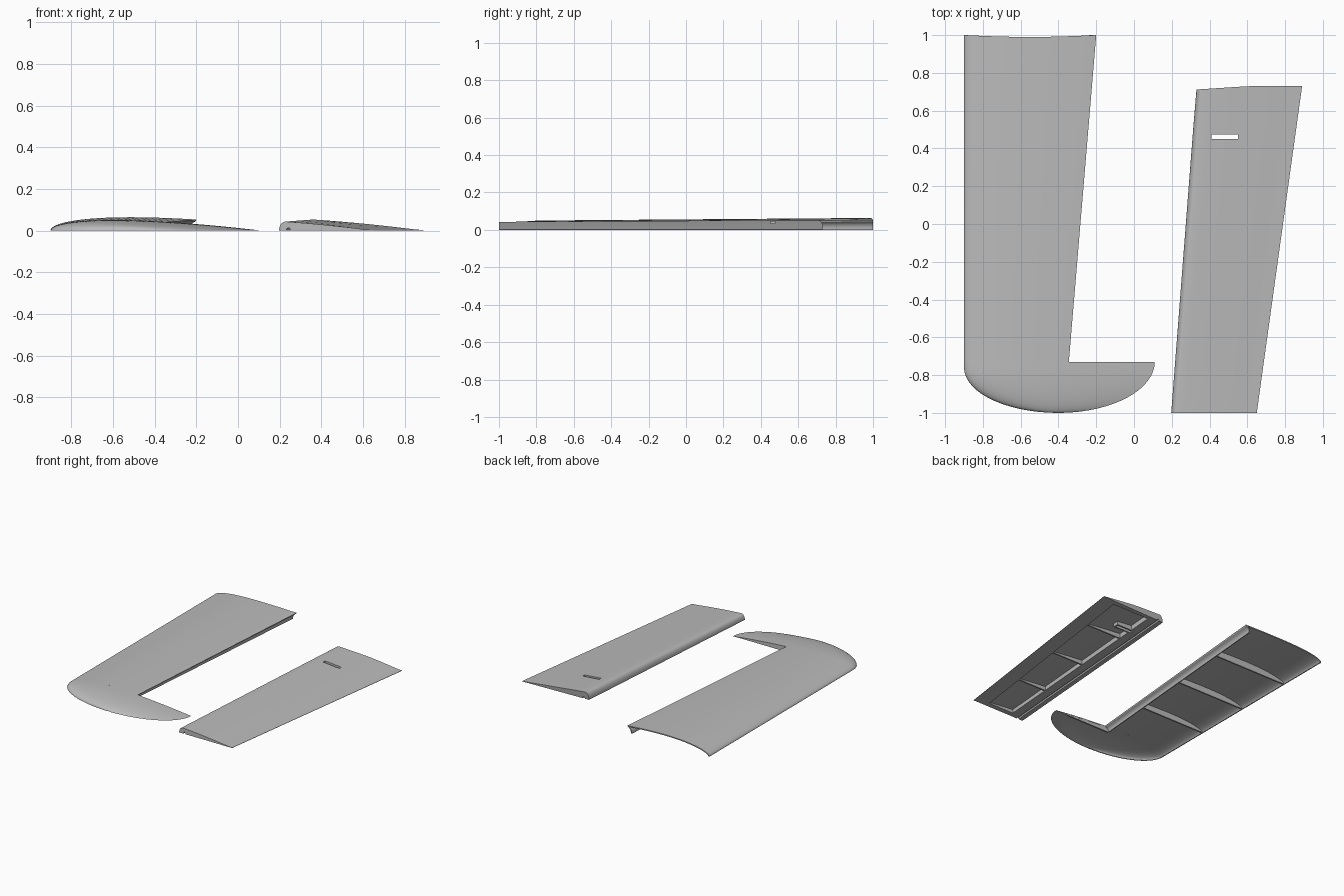
import bpy, bmesh, math

if "Cube" in bpy.data.objects:
    bpy.data.objects.remove(bpy.data.objects["Cube"])

grey = bpy.data.materials.new("light grey")
grey.diffuse_color = (0.5, 0.5, 0.5, 1)
grey.use_nodes = True
grey.node_tree.nodes["Principled BSDF"].inputs["Base Color"].default_value = grey.diffuse_color
SKIN = 0.008


def finish(name, bm):
    me = bpy.data.meshes.new(name)
    bm.to_mesh(me)
    bm.free()
    ob = bpy.data.objects.new(name, me)
    bpy.context.collection.objects.link(ob)
    me.materials.append(grey)
    return ob


def smooth(ob):
    bpy.ops.object.select_all(action='DESELECT')
    ob.select_set(True)
    bpy.context.view_layer.objects.active = ob
    bpy.ops.object.shade_smooth_by_angle(angle=math.radians(30))


def apply_mods(ob):
    bpy.context.view_layer.objects.active = ob
    for m in list(ob.modifiers):
        bpy.ops.object.modifier_apply(modifier=m.name)


def loft(name, rows, closed=False):
    """Skin a list of sections; closed makes a capped solid."""
    bm = bmesh.new()
    grid = [[bm.verts.new(p) for p in row] for row in rows]
    n = len(rows[0])
    for a, b in zip(grid, grid[1:]):
        for j in range(n if closed else n - 1):
            k = (j + 1) % n
            bm.faces.new((a[j], b[j], b[k], a[k]))
    if closed:
        bm.faces.new(grid[0])
        bm.faces.new(grid[-1])
        bmesh.ops.recalc_face_normals(bm, faces=bm.faces)
    return finish(name, bm)


def shell(name, rows):
    """Thin skin, kept above the flat underside."""
    ob = loft(name, rows)
    m = ob.modifiers.new("skin", 'SOLIDIFY')
    m.thickness, m.offset = SKIN, -1
    apply_mods(ob)
    for v in ob.data.vertices:
        v.co.z = max(v.co.z, 0)
    smooth(ob)
    return ob


def rib(name, y, xa, xb, height, t=0.012):
    """Upright plate whose top follows the skin."""
    pts = [xa + (xb - xa) * i / 14 for i in range(15)]
    sect = [(xa, 0)] + [(x, max(height(x, y) - 0.004, 0.001)) for x in pts] + [(xb, 0)]
    return loft(name, [[(x, yy, z) for x, z in sect] for yy in (y + t / 2, y - t / 2)], True)


def cut(ob, cutter):
    m = ob.modifiers.new("cut", 'BOOLEAN')
    m.operation, m.object, m.solver = 'DIFFERENCE', cutter, 'EXACT'
    apply_mods(ob)
    cutter.hide_render = True
    cutter.hide_set(True)


# ---- fixed tailplane half ----
def foil(u):
    u = min(max(u, 0), 1)
    return 0.5 * (0.2969 * u**0.5 - 0.126 * u - 0.3516 * u**2 + 0.2843 * u**3 - 0.1036 * u**4)


def rear(y):
    return -0.345 + (y + 0.73) * 0.145 / 1.73


def plane_z(x, y):
    chord = 1.01 + (y + 0.73) * 0.27 / 1.73
    return chord * foil((x + 0.9) / chord)


# main skin with the hollow hinge cove along its rear edge
rows = []
for i in range(13):
    y = 1 - 1.73 * i / 12
    xr = rear(y)
    row = []
    for j in range(25):
        u = (j / 24) ** 2 if j < 12 else 0.25 + 0.75 * (j - 12) / 12
        x = -0.9 + (xr + 0.9) * u
        row.append((x, y - (0.01 * math.sin(math.pi * u) if i == 0 else 0), plane_z(x, y)))
    zr = plane_z(xr, y)
    row += [(xr - dx, y, zr * f) for dx, f in
            ((0.004, 0.84), (0.016, 0.7), (0.025, 0.5), (0.029, 0.25), (0.03, 0))]
    rows.append(row)
shell("tailplane_skin", rows)

# rounded tip, reaching behind the hinge line
rows = []
for i in range(17):
    a = math.pi / 2 * 0.985 * i / 16
    y = -0.73 - 0.27 * math.sin(a)
    xl = -0.4 - 0.5 * math.sqrt(max(0, 1 - max(0, (-0.76 - y) / 0.24) ** 2))
    xr = -0.4 + 0.51 * math.cos(a)
    rows.append([(xl + (xr - xl) * (j / 28) ** 1.6, y,
                  (xr - xl) * foil((j / 28) ** 1.6)) for j in range(29)])
shell("tailplane_tip", rows)

for k, y in enumerate((0.59, 0.13, -0.31)):
    rib(f"tailplane_rib_{k + 1}", y, -0.894, rear(y) - 0.032, plane_z)
rib("tip_end_wall", -0.737, -0.375, 0.10, plane_z, 0.012)


# ---- hinged elevator half ----
def lead(y):
    return 0.197 + (y + 1) * 0.133 / 1.72


def trail(y):
    return 0.65 + (y + 1) * 0.24 / 1.73


def elevator_z(x, y):
    h = 0.043 + 0.01 * (y + 1) / 1.73
    s = (x - lead(y) - 0.03) / (trail(y) - lead(y) - 0.03)
    if s < 0:
        return h * math.sqrt(max(0, 1 - ((lead(y) + 0.03 - x) / 0.03) ** 2))
    return max(h * (1 - s) * (1 + 0.33 * s), 0.002)


def elevator_section(y, root):
    a, b = lead(y), trail(y)
    xs = [a + 0.03 * (1 - math.cos(math.pi / 2 * i / 7)) for i in range(8)]
    xs += [a + 0.03 + (b - a - 0.03) * i / 10 for i in range(1, 11)]
    sect = [(x, elevator_z(x, y)) for x in xs] + [(b, 0)]
    return [(x, y - (0.018 * max(0, 1 - (x - a) / 0.28) if root else 0), z) for x, z in sect]


elevator = loft("elevator_body", [elevator_section(-1 + 1.73 * i / 8, i == 8) for i in range(9)], True)

# pocket on the underside
rows = []
for i in range(7):
    y = -0.96 + 1.645 * i / 6
    a, b = lead(y) + 0.12, trail(y) - 0.12
    xs = [a + (b - a) * j / 8 for j in range(9)]
    rows.append([(a, y, -0.02)] + [(x, y, elevator_z(x, y) - SKIN) for x in xs] + [(b, y, -0.02)])
cut(elevator, loft("pocket_cutter", rows, True))

# groove for the hinge wire behind the nose
ring = [(0.009 * math.cos(math.tau * k / 12), 0.004 + 0.009 * math.sin(math.tau * k / 12)) for k in range(12)]
cut(elevator, loft("groove_cutter",
                   [[(lead(y) + 0.045 + dx, y, z) for dx, z in ring] for y in (-1.1, 0.85)], True))

# control horn slot and its frame
slot_cutter = loft("slot_cutter", [[(0.41, y, -0.1), (0.41, y, 0.1), (0.55, y, 0.1), (0.55, y, -0.1)]
                                   for y in (0.451, 0.475)], True)
frame = rib("slot_frame", 0.463, 0.40, 0.56, elevator_z, 0.044)
for ob in (elevator, frame):
    cut(ob, slot_cutter)
smooth(elevator)

for k, y in enumerate((0.34, -0.12, -0.57)):
    rib(f"elevator_rib_{k + 1}", y, lead(y) + 0.115, trail(y) - 0.115, elevator_z)
